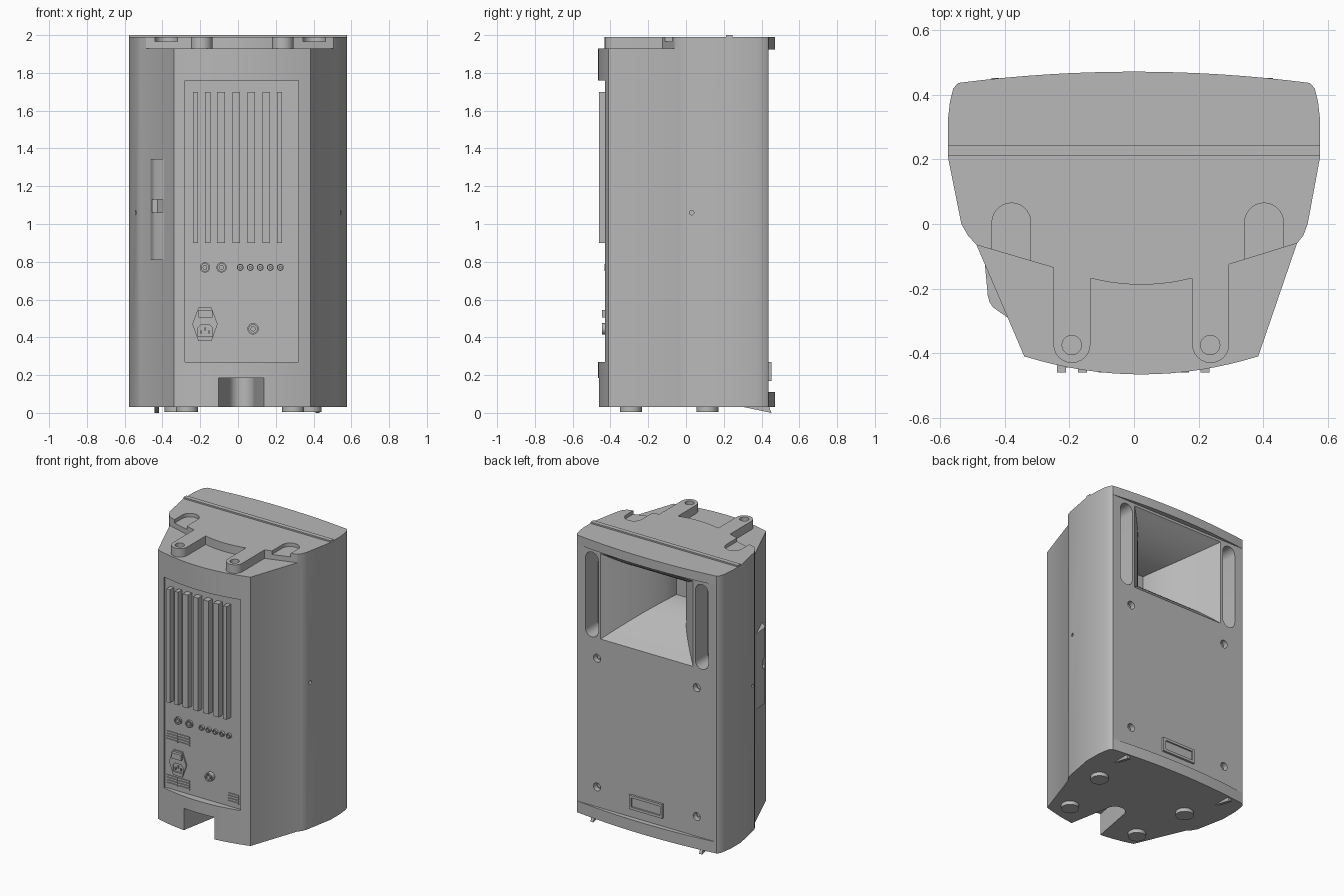
import bpy, bmesh, math

cube = bpy.data.objects.get("Cube")
if cube:
    bpy.data.objects.remove(cube, do_unlink=True)

grey = bpy.data.materials.new("cabinet_grey")
grey.use_nodes = True
COLOUR = (0.48, 0.48, 0.48, 1)
grey.diffuse_color = COLOUR
grey.node_tree.nodes["Principled BSDF"].inputs["Base Color"].default_value = COLOUR


def loft(name, rings):
    """Closed solid through rings of matching points."""
    bm = bmesh.new()
    loops = [[bm.verts.new(p) for p in ring] for ring in rings]
    n = len(loops[0])
    for a, b in zip(loops, loops[1:]):
        for i in range(n):
            bm.faces.new((a[i], a[(i + 1) % n], b[(i + 1) % n], b[i]))
    bm.faces.new(loops[0])
    bm.faces.new(loops[-1])
    bmesh.ops.recalc_face_normals(bm, faces=bm.faces)
    mesh = bpy.data.meshes.new(name)
    bm.to_mesh(mesh)
    bm.free()
    mesh.materials.append(grey)
    ob = bpy.data.objects.new(name, mesh)
    bpy.context.scene.collection.objects.link(ob)
    return ob


def prism(name, pts, axis, lo, hi):
    """Extrude a flat outline along one axis."""
    place = {"x": lambda p, d: (d, p[0], p[1]),
             "y": lambda p, d: (p[0], d, p[1]),
             "z": lambda p, d: (p[0], p[1], d)}[axis]
    return loft(name, [[place(p, d) for p in pts] for d in (lo, hi)])


def rect(a0, a1, b0, b1):
    return [(a0, b0), (a1, b0), (a1, b1), (a0, b1)]


def arc(cx, cy, r, start, end, steps):
    angles = [math.radians(start + (end - start) * i / steps) for i in range(steps + 1)]
    return [(cx + r * math.cos(a), cy + r * math.sin(a)) for a in angles]


def circle(cx, cy, r, n=24):
    return arc(cx, cy, r, 0, 360, n)[:-1]


def stadium(cx, r, lo, hi):
    return arc(cx, hi - r, r, 0, 180, 10) + arc(cx, lo + r, r, 180, 360, 10)


def cut(target, cutter):
    mod = target.modifiers.new("cut", "BOOLEAN")
    mod.operation = "DIFFERENCE"
    mod.solver = "EXACT"
    mod.object = cutter
    deps = bpy.context.evaluated_depsgraph_get()
    mesh = bpy.data.meshes.new_from_object(target.evaluated_get(deps))
    target.modifiers.clear()
    target.data = mesh
    bpy.data.objects.remove(cutter, do_unlink=True)


def bow(x0, x1, edge, middle, steps=16):
    """Shallow curved run from x0 to x1."""
    pts = []
    for i in range(steps + 1):
        t = i / steps
        pts.append((x0 + (x1 - x0) * t, middle + (edge - middle) * (2 * t - 1) ** 2))
    return pts


# Cabinet outline pieces
right_side = [(0.505, -0.06), (0.525, -0.035), (0.538, 0.0), (0.577, 0.21)]
left_side = [(-0.577, 0.21), (-0.535, 0.0), (-0.515, -0.035), (-0.488, -0.065)]
right_corner = [(0.577, 0.32), (0.57, 0.38), (0.56, 0.42), (0.545, 0.437)]
left_corner = [(-x, y) for x, y in reversed(right_corner)]
flanks = right_side + right_corner + left_corner + left_side
rear = bow(-0.34, 0.385, -0.41, -0.466)
cabinet = prism("cabinet", rear + flanks, "z", 0.03, 1.93)

# Raised top with two bracket arms
arms = (arc(-0.1925, -0.373, 0.0575, 180, 360, 12) + bow(-0.135, 0.18, -0.168, -0.188, 10)
        + arc(0.2375, -0.373, 0.0575, 180, 360, 12) + [(0.295, -0.125)])
front_bow = bow(0.545, -0.545, 0.437, 0.472)
top_outline = ([(-0.25, -0.135)] + arms + right_side + right_corner[:-1]
               + front_bow + left_corner[1:] + left_side)
top = prism("top_plate", top_outline, "z", 1.925, 1.99)
for x in (-0.38, 0.403):
    cut(top, prism("slot", arc(x, 0.005, 0.06, 0, 180, 14)
                   + [(x - 0.06, -0.2), (x + 0.06, -0.2)], "z", 1.965, 2.1))
for x in (-0.193, 0.236):
    cut(top, prism("arm_hole", circle(x, -0.375, 0.03), "z", 1.94, 2.1))
prism("top_ridge", rect(-0.576, 0.576, 0.213, 0.245), "z", 1.98, 2.0)

# Curved lip under the baffle
prism("bottom_lip", [(-0.545, 0.42), (0.545, 0.42)] + front_bow, "z", 0.03, 0.11)

# Amplifier panel recess, carrying notch and pole socket
cut(cabinet, prism("panel_cut", rect(-0.28, 0.32, 0.27, 1.76), "y", -0.6, -0.415))
cut(cabinet, prism("notch", [(-0.11, -0.5), (0.145, -0.5)]
                   + arc(0.0175, -0.17, 0.067, 0, 180, 16), "z", -0.1, 0.185))
cut(cabinet, prism("pole_socket", circle(0.0175, -0.165, 0.055), "z", 0.1, 0.35))

# Flared horn
rings = []
for i in range(13):
    t = i / 12
    half = 0.06 + 0.305 * t ** 1.6
    low, high = 1.54 - 0.24 * t ** 1.8, 1.72 + 0.19 * t ** 1.8
    rings.append([(x, 0.02 + 0.42 * t, z) for x, z in rect(-half, half, low, high)])
rings.append([(x, 0.6, z) for x, y, z in rings[-1]])
cut(cabinet, loft("horn", rings))

# Baffle side slots, fixing holes and side sockets
for s in (-1, 1):
    cut(cabinet, prism("side_slot", stadium(s * 0.43, 0.05, 1.3, 1.9), "y", 0.3, 0.6))
    for z in (0.25, 1.16):
        cut(cabinet, prism("fixing_hole", circle(s * 0.39, z, 0.028, 16), "y", 0.40, 0.6))
    cut(cabinet, prism("side_hole", circle(0.03, 1.06, 0.012, 12), "x", s * 0.52, s * 0.7))
    for z in (0.25, 1.16):
        prism("fixing_screw", circle(s * 0.39, z, 0.014, 6), "y", 0.39, 0.415)

# Badge plate
badge = prism("badge_plate", rect(-0.13, 0.13, 0.17, 0.27), "y", 0.42, 0.452)
cut(badge, prism("badge_cut", rect(-0.112, 0.112, 0.188, 0.252), "y", 0.442, 0.5))

# Side handle
handle = prism("side_handle", [(-0.462, -0.125), (-0.453, -0.223), (-0.447, -0.243),
                               (-0.437, -0.258), (-0.393, -0.289), (-0.36, -0.27),
                               (-0.42, -0.12)], "z", 0.81, 1.345)
cut(handle, prism("handle_gap", rect(-0.6, -0.3, -0.5, -0.21), "z", 1.06, 1.13))

# Feet and front skids
for i, (x, y) in enumerate([(-0.27, -0.292), (0.292, -0.292), (-0.33, 0.113), (0.385, 0.113)]):
    prism("foot", circle(x, y, 0.058, 28), "z", 0.004, 0.04)
for x in (-0.43, 0.42):
    prism("front_skid", [(0.3, 0.032), (0.44, 0.032), (0.452, 0.0)], "x", x - 0.011, x + 0.011)

# Heat sink fins
for x in (-0.225, -0.16, -0.09, -0.01, 0.07, 0.15, 0.22):
    w = 0.014 if abs(x) > 0.15 else 0.02
    prism("heat_sink_fin", rect(x - w, x + w, 0.9, 1.7), "y", -0.46, -0.41)


def knob(name, x, z, r, depth):
    ob = prism(name, circle(x, z, r), "y", -0.415 - depth, -0.41)
    cut(ob, prism("knob_cut", circle(x, z, r * 0.72), "y", -0.6, -0.418))
    prism(name + "_core", circle(x, z, r * 0.45, 16), "y", -0.415 - depth, -0.41)


# Sockets and dials
for x in (-0.175, -0.087):
    knob("input_socket", x, 0.77, 0.027, 0.012)
for x in (0.012, 0.065, 0.118, 0.171, 0.224):
    knob("dial", x, 0.77, 0.018, 0.016)
knob("output_socket", 0.08, 0.445, 0.03, 0.03)

# Vent slats
for x0, z0 in ((-0.265, 0.61), (-0.17, 0.61), (-0.265, 0.3), (-0.17, 0.3), (0.215, 0.3)):
    for row in range(4):
        z = z0 + row * 0.018
        prism("vent_slat", rect(x0, x0 + 0.085, z, z + 0.012), "y", -0.421, -0.41)

# Mains inlet with switch
inlet = prism("mains_inlet", [(-0.21, 0.38), (-0.14, 0.38), (-0.108, 0.47), (-0.14, 0.557),
                              (-0.21, 0.557), (-0.242, 0.47)], "y", -0.425, -0.41)
cut(inlet, prism("inlet_cut", [(-0.212, 0.405), (-0.134, 0.405), (-0.134, 0.45),
                               (-0.15, 0.467), (-0.196, 0.467), (-0.212, 0.45)],
                 "y", -0.5, -0.416))
prism("mains_switch", rect(-0.21, -0.135, 0.505, 0.545), "y", -0.445, -0.41)
for x, z in ((-0.194, 0.428), (-0.173, 0.443), (-0.152, 0.428)):
    prism("inlet_pin", rect(x - 0.004, x + 0.004, z - 0.008, z + 0.008), "y", -0.424, -0.41)

# Smooth curved surfaces, keep hard edges
bpy.ops.object.select_all(action="DESELECT")
for ob in bpy.context.scene.collection.objects:
    if ob.type == "MESH":
        ob.select_set(True)
        bpy.context.view_layer.objects.active = ob
bpy.ops.object.shade_smooth_by_angle(angle=math.radians(30))
